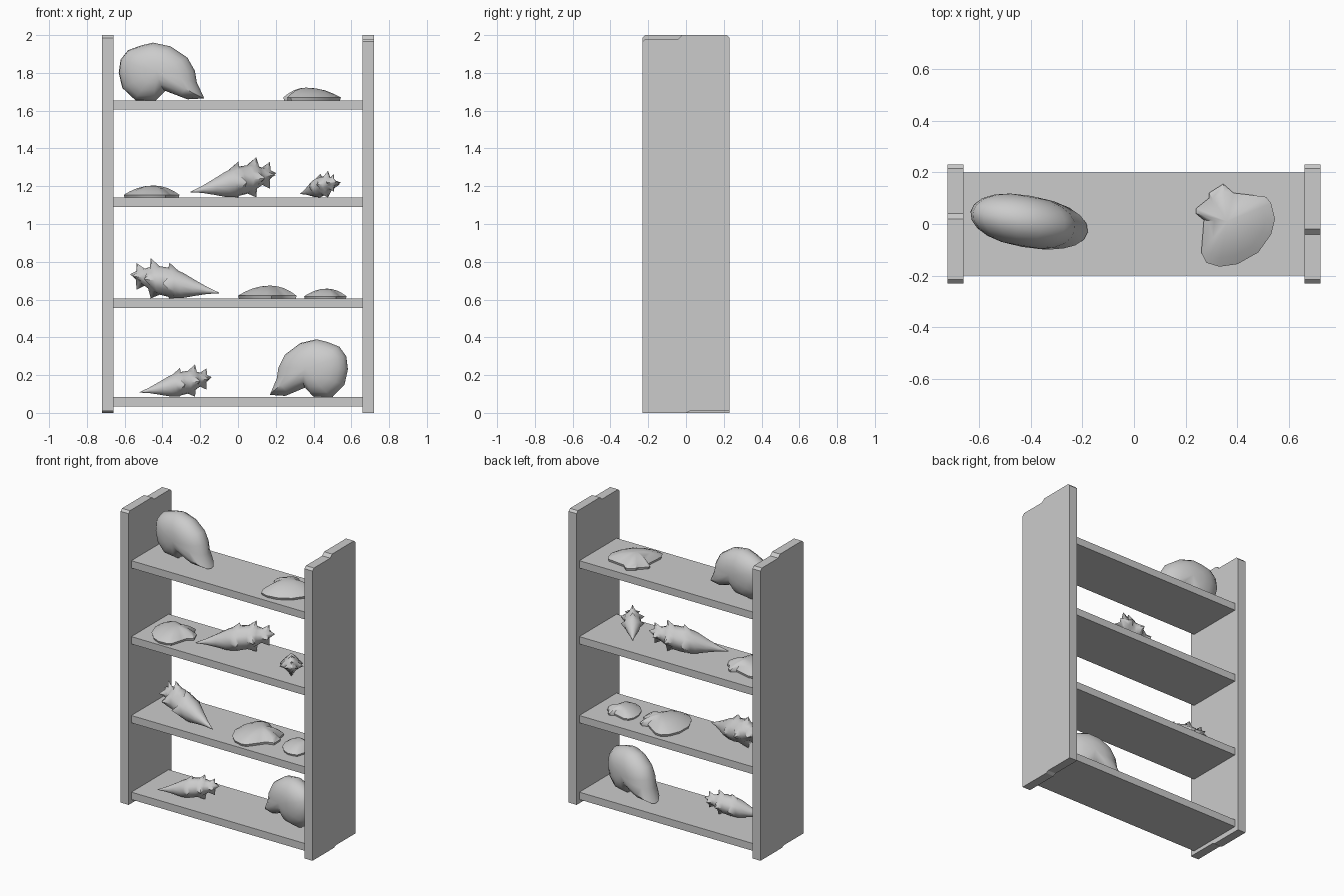
import bpy, bmesh
from math import sin, cos, pi, radians, hypot, atan2
from mathutils import Matrix, Vector

cube = bpy.data.objects.get("Cube")
if cube:
    bpy.data.objects.remove(cube)

GREY = (0.6, 0.6, 0.6, 1)
mat = bpy.data.materials.new("plain grey")
mat.use_nodes = True
mat.diffuse_color = GREY
mat.node_tree.nodes["Principled BSDF"].inputs["Base Color"].default_value = GREY


def loft(name, rings, smooth=None):
    """Skin a list of equal-length point rings and cap both ends."""
    bm = bmesh.new()
    rows = [[bm.verts.new(p) for p in ring] for ring in rings]
    n = len(rows[0])
    for a, b in zip(rows, rows[1:]):
        for i in range(n):
            j = (i + 1) % n
            bm.faces.new((a[i], a[j], b[j], b[i]))
    bm.faces.new(rows[0])
    bm.faces.new(rows[-1])
    bmesh.ops.remove_doubles(bm, verts=bm.verts, dist=0.0005)
    bmesh.ops.recalc_face_normals(bm, faces=bm.faces)
    mesh = bpy.data.meshes.new(name)
    bm.to_mesh(mesh)
    bm.free()
    mesh.materials.append(mat)
    obj = bpy.data.objects.new(name, mesh)
    bpy.context.collection.objects.link(obj)
    if smooth:
        bpy.ops.object.select_all(action='DESELECT')
        obj.select_set(True)
        bpy.context.view_layer.objects.active = obj
        bpy.ops.object.shade_smooth_by_angle(angle=radians(smooth))
    return obj


# Side panels: stepped top and foot, the second turned half round
PANEL = [(-0.23, 0), (0, 0), (0.02, 0.01), (0.23, 0.01), (0.23, 1.985), (0.215, 2),
         (-0.02, 2), (-0.04, 1.98), (-0.215, 1.98), (-0.23, 1.965)]
for side, name in ((1, "left_panel"), (-1, "right_panel")):
    loft(name, [[(side * x, side * y, z) for y, z in PANEL] for x in (0.66, 0.72)])

# Shelves
SHELF_TOPS = [0.085, 0.605, 1.14, 1.655]
for k, top in enumerate(SHELF_TOPS):
    corners = [(-0.665, -0.2), (0.665, -0.2), (0.665, 0.2), (-0.665, 0.2)]
    loft(f"shelf_{k + 1}", [[(x, y, z) for x, y in corners] for z in (top - 0.05, top)])

# Round coiled shells: an upright outline inflated sideways
COIL = [(-0.22, 0.145), (-0.21, 0.215), (-0.17, 0.265), (-0.1, 0.29), (-0.035, 0.305),
        (0.06, 0.285), (0.15, 0.225), (0.19, 0.155), (0.2, 0.095), (0.24, 0.01),
        (0.15, 0.005), (0.03, 0.05), (-0.02, 0), (-0.13, 0), (-0.2, 0.065)]


def coiled_shell(name, x, y, level, flip, turn, size):
    rings = []
    steps = 10
    for k in range(steps + 1):
        a = pi * (k / steps - 0.5)
        s = max(cos(a), 0) ** 0.85
        rings.append([(flip * size * px * s, 0.1 * sin(a), 0.15 + (pz - 0.15) * s)
                      for px, pz in COIL])
    obj = loft(name, rings, 50)
    obj.location = (x, y, SHELF_TOPS[level])
    obj.rotation_euler.z = radians(turn)


coiled_shell("coiled_shell_top", -0.415, 0.01, 3, 1, -10, 1)
coiled_shell("coiled_shell_bottom", 0.385, 0.02, 0, -1, -16, 0.93)

# Fan shells: a hinged outline with a thin rim and a low dome
FAN = [(-0.035, 0.155), (-0.09, 0.12), (-0.09, 0.1), (-0.14, 0.06), (-0.14, 0.04),
       (-0.11, 0.015), (-0.12, -0.11), (-0.1, -0.15), (-0.05, -0.165), (0.02, -0.155),
       (0.1, -0.11), (0.15, -0.04), (0.165, 0.02), (0.15, 0.08), (0.13, 0.105),
       (0.05, 0.115), (0.005, 0.12)]
DOME = [(0.97, 0), (1, 0.015), (0.8, 0.034), (0.55, 0.052), (0.28, 0.063), (0, 0.067)]


def fan_shell(name, x0, x1, y, level, turn):
    spin = Matrix.Rotation(radians(turn), 2)
    pts = [spin @ Vector(p) for p in FAN]
    low, high = min(p.x for p in pts), max(p.x for p in pts)
    size = (x1 - x0) / (high - low)
    shift = Vector((-0.02, 0.01))
    rings = [[(*((spin @ shift) * (1 - s) + p * s) * size, z * size ** 0.7) for p in pts]
             for s, z in DOME]
    obj = loft(name, rings, 40)
    obj.location = (x0 - low * size, y, SHELF_TOPS[level])


fan_shell("fan_shell_top", 0.24, 0.545, 0, 3, 0)
fan_shell("fan_shell_upper", -0.605, -0.31, -0.03, 2, -100)
fan_shell("fan_shell_lower", 0, 0.31, 0, 1, -120)
fan_shell("fan_shell_small", 0.35, 0.575, 0, 1, -100)

# Spiny shells: a tapered spindle with rings of spikes (position, radius, spike)
SPINDLE = [(0, 0.002, 0), (0.13, 0.018, 0), (0.27, 0.042, 0), (0.4, 0.066, 0),
           (0.46, 0.073, 0), (0.52, 0.075, 0.035), (0.57, 0.078, 0), (0.67, 0.076, 0),
           (0.73, 0.07, 0.042), (0.78, 0.06, 0), (0.84, 0.046, 0), (0.89, 0.036, 0.035),
           (0.93, 0.024, 0), (1, 0.001, 0)]


def spiny_shell(name, tip, apex, level):
    length = hypot(apex[0] - tip[0], apex[1] - tip[1])
    size = length / 0.5
    rings = []
    for k, (t, radius, spike) in enumerate(SPINDLE):
        ring = []
        for i in range(12):
            a = 2 * pi * i / 12 + pi / 2
            out = (radius + (spike if i % 3 == 0 else 0)) * size
            # Spikes lean towards the apex; the belly rests on the shelf
            lean = 0.02 * size if spike and i % 3 == 0 else 0
            z = (0.03 + 0.1 * t) * size + out * sin(a)
            ring.append((t * length + lean, out * cos(a), max(z, 0.001)))
        rings.append(ring)
    obj = loft(name, rings, 60)
    obj.location = (*tip, SHELF_TOPS[level])
    obj.rotation_euler.z = atan2(apex[1] - tip[1], apex[0] - tip[0])


spiny_shell("spiny_shell_upper", (-0.25, -0.1), (0.2, 0.11), 2)
spiny_shell("spiny_shell_small", (0.33, 0.1), (0.52, -0.17), 2)
spiny_shell("spiny_shell_lower", (-0.1, -0.13), (-0.57, 0.03), 1)
spiny_shell("spiny_shell_bottom", (-0.52, -0.12), (-0.14, 0), 0)
